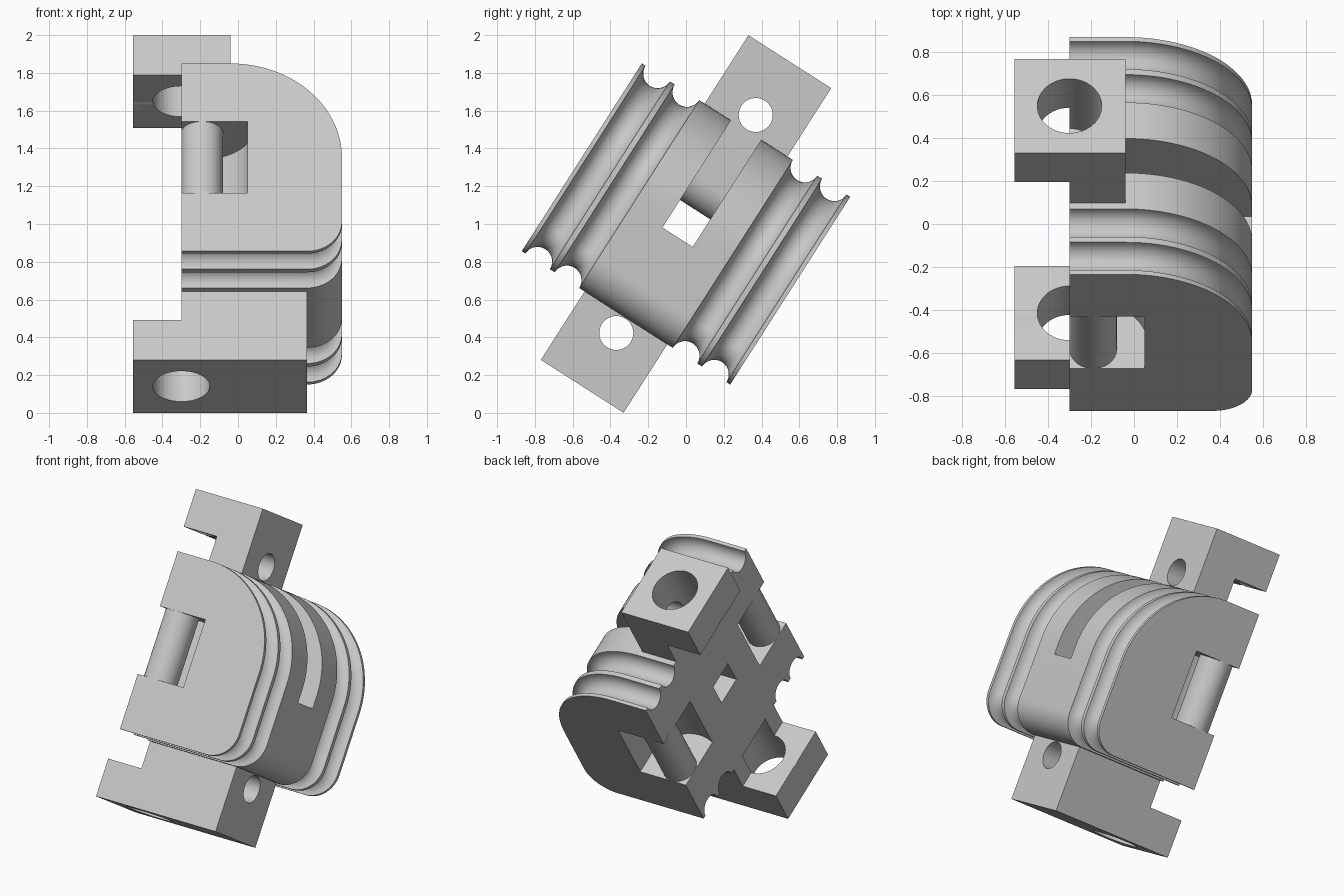
import bpy, bmesh, math
from mathutils import Matrix

cube = bpy.data.objects.get("Cube")
if cube:
    bpy.data.objects.remove(cube)

TILT = math.radians(32.6)
H, W, XL, XR = 0.59, 0.655, -0.30, 0.55      # body half height, half width, x limits
PIN_X, PIN_Y = -0.19, 0.545

grey = bpy.data.materials.new("light_grey")
grey.use_nodes = True
grey.diffuse_color = (0.58, 0.58, 0.58, 1)
grey.node_tree.nodes["Principled BSDF"].inputs["Base Color"].default_value = grey.diffuse_color


def arc(cx, cy, r, a0, a1, n):
    angles = [math.radians(a0 + (a1 - a0) * i / n) for i in range(n + 1)]
    return [(cx + r * math.cos(a), cy + r * math.sin(a)) for a in angles]


def loft(name, rings):
    """Skin a list of equal-length rings and cap both ends."""
    bm = bmesh.new()
    loops = [[bm.verts.new(p) for p in ring] for ring in rings]
    n = len(loops[0])
    for a, b in zip(loops, loops[1:]):
        for i in range(n):
            j = (i + 1) % n
            bm.faces.new((a[i], a[j], b[j], b[i]))
    bm.faces.new(loops[0])
    bm.faces.new(loops[-1])
    bmesh.ops.recalc_face_normals(bm, faces=bm.faces)
    mesh = bpy.data.meshes.new(name)
    bm.to_mesh(mesh)
    bm.free()
    mesh.materials.append(grey)
    obj = bpy.data.objects.new(name, mesh)
    bpy.context.collection.objects.link(obj)
    return obj


def prism(name, points, axis, lo, hi):
    """Extrude a flat outline along x, y or z."""
    place = {"x": lambda p, t: (t, p[0], p[1]),
             "y": lambda p, t: (p[0], t, p[1]),
             "z": lambda p, t: (p[0], p[1], t)}[axis]
    return loft(name, [[place(p, t) for p in points] for t in (lo, hi)])


def rect(a0, a1, b0, b1):
    return [(a0, b0), (a1, b0), (a1, b1), (a0, b1)]


def circle(cx, cy, r, n=48):
    return arc(cx, cy, r, 0, 360, n)[:-1]


def cut(obj, cutter):
    cutter.hide_render = True
    mod = obj.modifiers.new("cut", "BOOLEAN")
    mod.operation, mod.solver, mod.object = "DIFFERENCE", "EXACT", cutter
    activate(obj)
    bpy.ops.object.modifier_apply(modifier=mod.name)
    bpy.data.objects.remove(cutter)


def activate(obj):
    bpy.ops.object.select_all(action="DESELECT")
    obj.select_set(True)
    bpy.context.view_layer.objects.active = obj


# Body: half-round outline with two grooves running round each rim
def outline(depth):
    big, small = H, 0.185
    pts = [(XL, -H + depth)]
    pts += arc(XR - small, -H + small, small - depth, -90, 0, 16)
    pts += arc(XR - big, 0, big - depth, 0, 90, 32)
    return pts + [(XL, H - depth)]


section = [(-W, 0)]
for centre in (-0.555, -0.371, 0.371, 0.555):
    section += [(y, -d) for y, d in arc(centre, 0, 0.077, 180, 360, 14)]
section.append((W, 0))
body = loft("grooved_body", [[(x, y, z) for x, z in outline(max(d, 0))] for y, d in section])

# Strap slot: opens over the rounded side, with a square passage to the flat face
slot = [(-0.5, -0.083), (0.8, -0.083), (0.8, 0.8), (-0.04, 0.8)]
slot += arc(-0.19, 0.24, 0.15, 0, -90, 14) + [(-0.5, 0.09)]
cut(body, prism("slot_cutter", slot, "y", -0.095, 0.095))

# Pin pockets in the front and back, each with a round pin
parts = [body]
for side, name in ((-1, "front"), (1, "back")):
    pocket = [(0.05, 0.8)] + arc(PIN_X, PIN_Y, 0.26, -22.6, -128, 20) + [(-0.35, 0.8)]
    cut(body, prism("pocket_cutter", [(x, side * y) for x, y in pocket], "z", -0.225, 0.225))
    parts.append(prism(name + "_pin", circle(PIN_X, side * PIN_Y, 0.11), "z", -0.23, 0.23))

# Lugs: L-shaped blocks with a bolt hole and a cross hole
for side, name, end in ((1, "upper", -0.04), (-1, "lower", 0.365)):
    shape = [(XL, H), (end, H), (end, 1.02), (-0.555, 1.02), (-0.555, 0.77), (XL, 0.77)]
    lug = prism(name + "_lug", [(x, side * z) for x, z in shape], "y", -0.26, 0.26)
    cut(lug, prism("bolt_cutter", circle(XL, 0, 0.15), "z", side * 0.5, side * 1.2))
    cut(lug, prism("cross_cutter", circle(0, side * 0.685, 0.09), "x", -0.8, 0.8))
    parts.append(lug)

# Lean everything back and stand it on the ground
stand = Matrix.Translation((0, 0, 1)) @ Matrix.Rotation(-TILT, 4, "X")
for part in parts:
    part.data.transform(stand)
    activate(part)
    bpy.ops.object.shade_smooth_by_angle(angle=math.radians(30))
